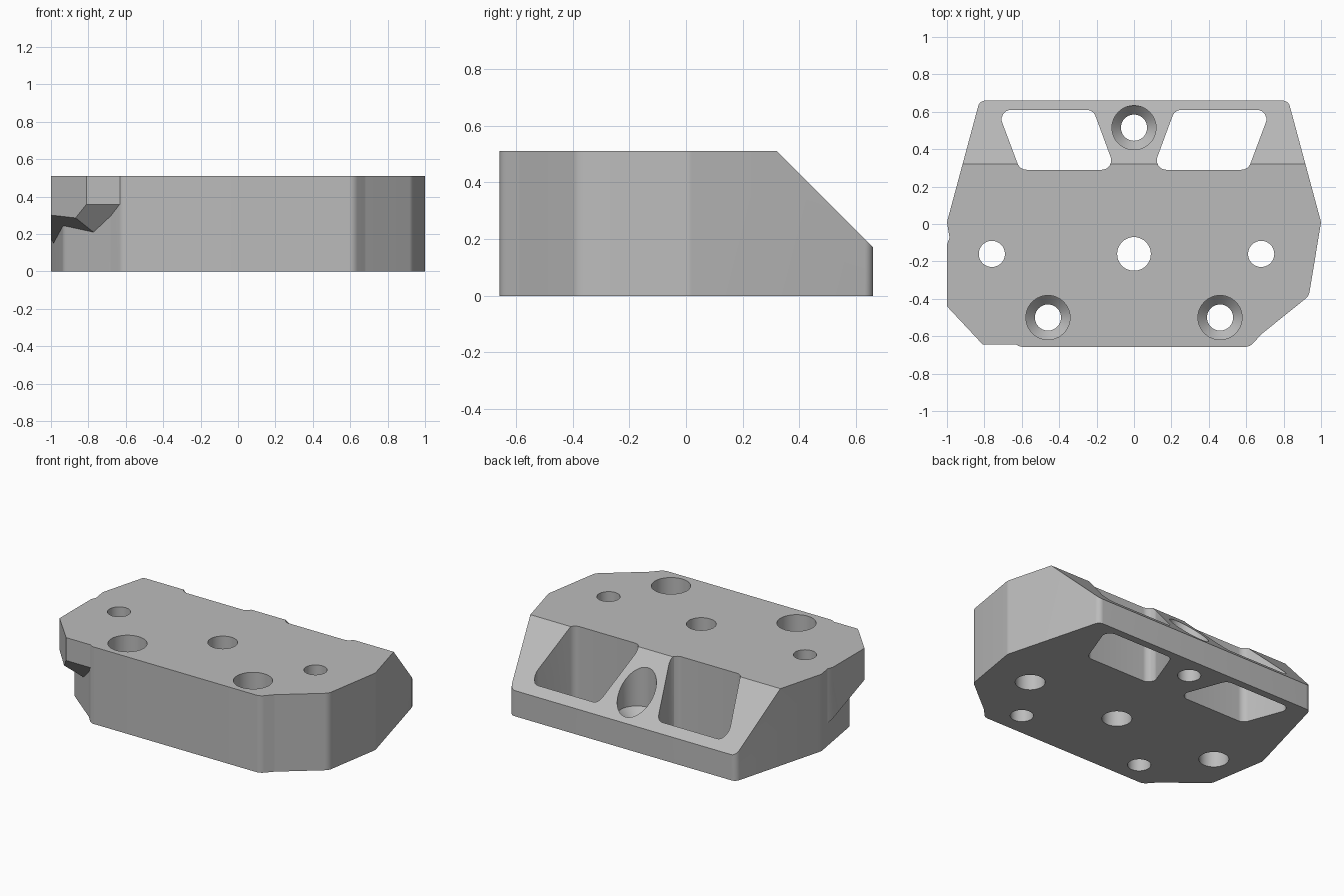
import bpy, bmesh, math
from mathutils import Vector

cube = bpy.data.objects.get("Cube")
if cube:
    bpy.data.objects.remove(cube, do_unlink=True)

grey = bpy.data.materials.new("plain grey")
grey.use_nodes = True
grey.diffuse_color = (0.5, 0.5, 0.5, 1)
grey.node_tree.nodes["Principled BSDF"].inputs["Base Color"].default_value = (0.5, 0.5, 0.5, 1)

HEIGHT = 0.51


def rounded(points, radii, steps=6):
    """Round each corner of a polygon with a tangent arc."""
    result = []
    for i, p in enumerate(points):
        p = Vector(p)
        if radii[i] == 0:
            result.append(p)
            continue
        a = (Vector(points[i - 1]) - p).normalized()
        b = (Vector(points[(i + 1) % len(points)]) - p).normalized()
        half = a.angle(b) / 2
        centre = p + (a + b).normalized() * radii[i] / math.sin(half)
        reach = radii[i] / math.tan(half)
        start, end = p + a * reach - centre, p + b * reach - centre
        for s in range(steps + 1):
            d = start.lerp(end, s / steps).normalized()
            result.append(centre + d * radii[i])
    return result


def make(name, bm):
    bmesh.ops.recalc_face_normals(bm, faces=bm.faces[:])
    mesh = bpy.data.meshes.new(name)
    bm.to_mesh(mesh)
    bm.free()
    mesh.materials.append(grey)
    obj = bpy.data.objects.new(name, mesh)
    bpy.context.collection.objects.link(obj)
    return obj


def prism(name, outline, z0, z1, planes=()):
    """Extrude an outline, then trim away the side each plane normal points to."""
    bm = bmesh.new()
    face = bm.faces.new([bm.verts.new((p[0], p[1], z0)) for p in outline])
    grown = bmesh.ops.extrude_face_region(bm, geom=[face])["geom"]
    moved = [v for v in grown if isinstance(v, bmesh.types.BMVert)]
    bmesh.ops.translate(bm, verts=moved, vec=(0, 0, z1 - z0))
    for point, normal in planes:
        cut = bmesh.ops.bisect_plane(bm, geom=bm.verts[:] + bm.edges[:] + bm.faces[:],
                                     plane_co=point, plane_no=normal, clear_outer=True)
        rim = [e for e in cut["geom_cut"] if isinstance(e, bmesh.types.BMEdge)]
        bmesh.ops.contextual_create(bm, geom=rim)
    return make(name, bm)


def bore(name, x, y, profile, sides=48):
    """Solid of revolution from (radius, z) pairs, bottom to top."""
    bm = bmesh.new()
    rings = [[bm.verts.new((x + r * math.cos(k * math.tau / sides),
                            y + r * math.sin(k * math.tau / sides), z))
              for k in range(sides)] for r, z in profile]
    for low, high in zip(rings, rings[1:]):
        for k in range(sides):
            n = (k + 1) % sides
            bm.faces.new((low[k], low[n], high[n], high[k]))
    bm.faces.new(rings[0])
    bm.faces.new(rings[-1])
    return make(name, bm)


def combine(target, tool, operation):
    mod = target.modifiers.new("combine", "BOOLEAN")
    mod.object, mod.operation, mod.solver = tool, operation, "EXACT"
    bpy.context.view_layer.objects.active = target
    bpy.ops.object.modifier_apply(modifier=mod.name)
    bpy.data.objects.remove(tool, do_unlink=True)


# Main block: mirrored outline with the sloped back
half = [(0.62, -0.657), (0.68, -0.59), (0.935, -0.385), (1, 0.01), (0.825, 0.66)]
radii = [0.06, 0.08, 0.06, 0.05, 0.04]
outline = half + [(-x, y) for x, y in reversed(half)]
block = prism("mounting_block", rounded(outline, radii + radii[::-1]), 0, HEIGHT,
              [((0, 0.32, HEIGHT), (0, 1, 1))])

# Overhanging corner with two slanted undersides
corner = [(-0.985, -0.07), (-1, -0.11), (-1, -0.44), (-0.81, -0.643),
          (-0.59, -0.643), (-0.5, -0.3), (-0.7, -0.07)]
overhang = prism("corner_overhang", corner, 0, HEIGHT,
                 [((-0.81, -0.64, 0.355), (0, -1.17, -1)),
                  ((-0.87, -0.577, 0.285), (-0.53, -0.39, -1))])
combine(block, overhang, "UNION")

# Slanted through pockets
pocket = [(0.10, 0.29), (0.61, 0.29), (0.73, 0.61), (0.218, 0.61)]
for side in (1, -1):
    shape = rounded([(side * x, y) for x, y in pocket], [0.05] * len(pocket))
    combine(block, prism("pocket_cutter", shape, -0.1, 0.7), "DIFFERENCE")

# Counterbored screw holes with conical seats
for x, y in ((0, 0.515), (-0.46, -0.5), (0.46, -0.5)):
    combine(block, bore("screw_cutter", x, y, [(0.07, -0.1), (0.07, 0.12), (0.118, 0.17),
                                               (0.118, 0.7)]), "DIFFERENCE")

# Centre hole and the two stepped side holes
combine(block, bore("centre_cutter", 0, -0.16, [(0.09, -0.1), (0.09, 0.7)]), "DIFFERENCE")
for x in (-0.76, 0.68):
    combine(block, bore("side_cutter", x, -0.16, [(0.09, -0.1), (0.09, 0.2), (0.07, 0.2),
                                                  (0.07, 0.7)]), "DIFFERENCE")

# Smooth the rounded walls and keep the edges sharp
bpy.ops.object.select_all(action="DESELECT")
block.select_set(True)
bpy.context.view_layer.objects.active = block
bpy.ops.object.shade_smooth_by_angle(angle=math.radians(25))
